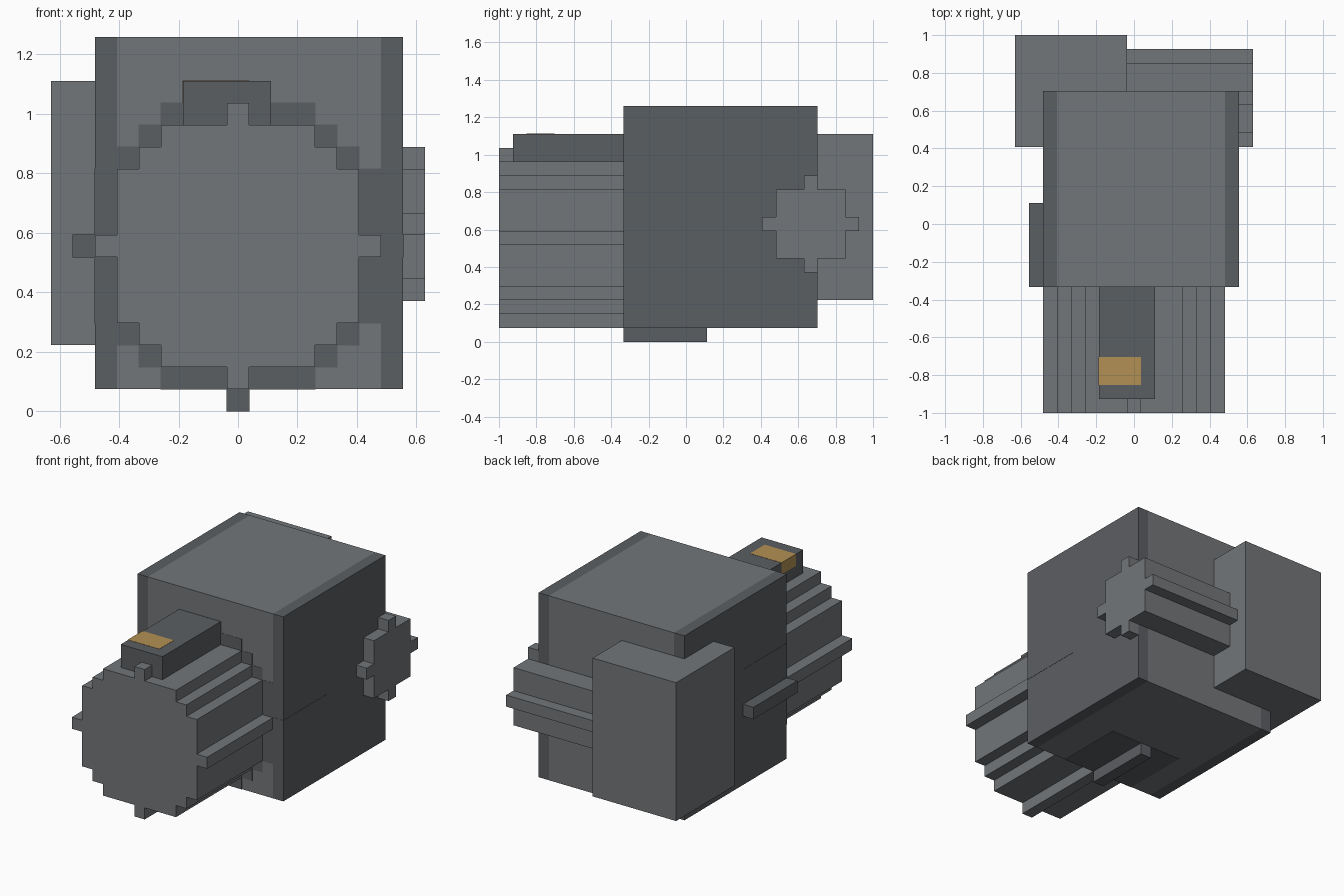
import bpy, bmesh

if "Cube" in bpy.data.objects:
    bpy.data.objects.remove(bpy.data.objects["Cube"])

U = 2 / 27          # size of one block cell
EPS = 0.02          # tiny lift (in cells) for flush coloured inlays


def material(name, rgb):
    m = bpy.data.materials.new(name)
    m.diffuse_color = (*rgb, 1)
    m.use_nodes = True
    m.node_tree.nodes["Principled BSDF"].inputs["Base Color"].default_value = m.diffuse_color
    return m


LIGHT = material("light_grey", (0.17, 0.18, 0.19))
DARK = material("dark_grey", (0.105, 0.113, 0.122))
GOLD = material("gold", (0.45, 0.28, 0.09))


def finish(name, bm, mat):
    bmesh.ops.recalc_face_normals(bm, faces=bm.faces)
    mesh = bpy.data.meshes.new(name)
    bm.to_mesh(mesh)
    bm.free()
    mesh.materials.append(mat)
    bpy.context.collection.objects.link(bpy.data.objects.new(name, mesh))


def block(name, x, y, z, mat):
    """Box from (min, max) ranges given in cells."""
    bm = bmesh.new()
    bmesh.ops.create_cube(bm, size=1)
    for v in bm.verts:
        v.co = [U * (r[0] if c < 0 else r[1]) for c, r in zip(v.co, (x, y, z))]
    finish(name, bm, mat)


def stepped_cylinder(name, quarter, axis, centre, span, mat, grow=0):
    """Mirror a stepped quarter outline into a full one and extrude it."""
    back = quarter[::-1]
    outline = (quarter + [(-a, b) for a, b in back]
               + [(-a, -b) for a, b in quarter] + [(a, -b) for a, b in back])
    bm = bmesh.new()
    verts = []
    for a, b in outline:
        a = centre[0] + a + (grow if a > 0 else -grow)
        b = centre[1] + b + (grow if b > 0 else -grow)
        co = (span[0], a, b) if axis == "x" else (a, span[0], b)
        verts.append(bm.verts.new([U * c for c in co]))
    face = bm.faces.new(verts)
    ext = bmesh.ops.extrude_face_region(bm, geom=[face], use_keep_orig=True)
    move = U * (span[1] - span[0])
    vec = (move, 0, 0) if axis == "x" else (0, move, 0)
    bmesh.ops.translate(bm, vec=vec,
                        verts=[g for g in ext["geom"] if isinstance(g, bmesh.types.BMVert)])
    finish(name, bm, mat)


# Main housing: light core between two dark side plates
block("housing_core", (-5.5, 6.5), (-4.5, 9.5), (1, 17), LIGHT)
block("left_side_plate", (-6.5, -5.5), (-4.5, 9.5), (1, 17), DARK)
block("right_side_plate", (6.5, 7.5), (-4.5, 9.5), (1, 17), DARK)

# Dark collar set into the housing, its tips showing left and below
collar = [(7.5, .5), (6.5, .5), (6.5, 3.5), (5.5, 3.5), (5.5, 4.5), (4.5, 4.5),
          (4.5, 5.5), (3.5, 5.5), (3.5, 6.5), (.5, 6.5), (.5, 7.5)]
stepped_cylinder("collar", collar, "y", (0, 7.5), (-4.5 - EPS, 1.5), DARK, EPS)

# Front barrel
barrel = [(6.5, .5), (5.5, .5), (5.5, 3.5), (4.5, 3.5), (4.5, 4.5),
          (3.5, 4.5), (3.5, 5.5), (.5, 5.5), (.5, 6.5)]
stepped_cylinder("barrel", barrel, "y", (0, 7.5), (-13.5, -4), LIGHT)

# Block on top of the barrel with its gold inlay
block("top_block", (-2.5, 1.5), (-12.5, -4), (13, 15), DARK)
block("gold_inlay", (-2.5 - EPS, .5), (-11.5, -9.5), (14, 15 + EPS), GOLD)

# Rear corner box and rear cross cylinder
block("rear_box", (-8.5, -.5), (5.5, 13.5), (3, 15), LIGHT)
cross = [(3.5, .5), (2.5, .5), (2.5, 2.5), (.5, 2.5), (.5, 3.5)]
stepped_cylinder("rear_cylinder", cross, "x", (9, 8.5), (-1, 8.5), LIGHT)
